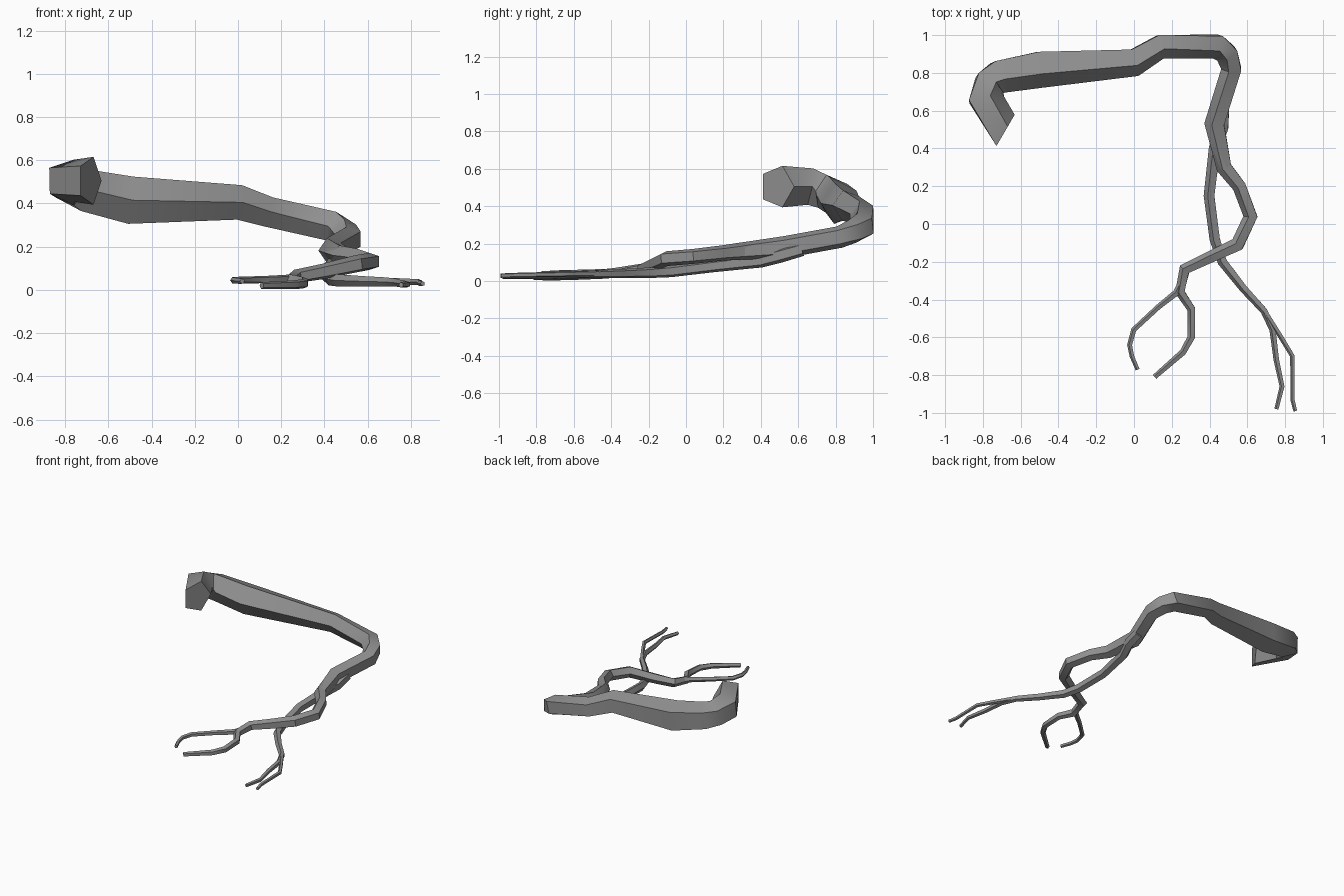
import bpy
import bmesh
import math
from mathutils import Vector

cube = bpy.data.objects.get("Cube")
if cube:
    bpy.data.objects.remove(cube, do_unlink=True)

# Single grey bark colour
bark = bpy.data.materials.new("grey_bark")
bark.use_nodes = True
bark_colour = (0.28, 0.28, 0.28, 1.0)
bark.diffuse_color = bark_colour
bark.node_tree.nodes["Principled BSDF"].inputs["Base Color"].default_value = bark_colour

SIDES = 5
UP = Vector((0, 0, 1))


def ring_frame(points, index, start_direction):
    """Return the side and upright axes of one ring, with the side axis mitred."""
    before = after = None
    if index > 0:
        before = (points[index] - points[index - 1]).normalized()
    if index < len(points) - 1:
        after = (points[index + 1] - points[index]).normalized()
    if before is None and start_direction is not None:
        tangent = Vector(start_direction).normalized()
    else:
        tangent = ((before or after) + (after or before)).normalized()
    side = tangent.cross(UP).normalized()
    upright = side.cross(tangent).normalized()
    stretch = 1.0
    if before and after:
        stretch = min(1.25, 1.0 / max(0.1, tangent.dot(after)))
    return side * stretch, upright


def make_limb(name, path, start_direction=None, height=1.1):
    """Sweep a five-sided section along a path of (x, y, z, radius)."""
    points = [Vector(p[:3]) for p in path]
    bm = bmesh.new()
    rings = []
    for index, (centre, station) in enumerate(zip(points, path)):
        side, upright = ring_frame(points, index, start_direction)
        radius = station[3]
        ring = []
        for corner in range(SIDES):
            angle = math.tau * corner / SIDES
            offset = side * math.cos(angle) + upright * math.sin(angle) * height
            ring.append(bm.verts.new(centre + offset * radius))
        rings.append(ring)
    for first, second in zip(rings, rings[1:]):
        for corner in range(SIDES):
            following = (corner + 1) % SIDES
            bm.faces.new((first[corner], first[following],
                          second[following], second[corner]))
    bm.faces.new(rings[0])
    bm.faces.new(rings[-1])
    bmesh.ops.recalc_face_normals(bm, faces=bm.faces)

    mesh = bpy.data.meshes.new(name)
    bm.to_mesh(mesh)
    bm.free()
    mesh.materials.append(bark)
    limb = bpy.data.objects.new(name, mesh)
    bpy.context.collection.objects.link(limb)
    bpy.ops.object.select_all(action="DESELECT")
    limb.select_set(True)
    bpy.context.view_layer.objects.active = limb
    bpy.ops.object.shade_smooth_by_angle(angle=math.radians(35))
    return limb


# Thick main limb, from the hooked cut end to the fork
make_limb("main_limb", [
    (-.685, .487, .505, .106),
    (-.79, .66, .505, .094),
    (-.768, .745, .48, .088),
    (-.715, .785, .46, .094),
    (-.5, .826, .415, .105),
    (0, .86, .405, .077),
    (.14, .944, .36, .067),
    (.44, .944, .295, .067),
    (.495, .9, .265, .062),
    (.52, .82, .235, .056),
    (.43, .53, .182, .056),
    (.48, .3, .16, .044),
], start_direction=(-.86, .5, 0))

# Upper branch, swinging out and back to the right
make_limb("upper_branch", [
    (.43, .53, .182, .054),
    (.48, .3, .16, .044),
    (.56, .2, .15, .039),
    (.62, .04, .132, .038),
    (.55, -.11, .12, .038),
    (.4, -.18, .086, .034),
    (.27, -.24, .062, .03),
    (.245, -.36, .046, .026),
    (.305, -.45, .036, .023),
    (.305, -.6, .028, .021),
    (.26, -.68, .024, .019),
    (.11, -.81, .02, .015),
])

# Thin twig splitting off the upper branch
make_limb("upper_twig", [
    (.26, -.3, .052, .022),
    (.225, -.365, .05, .019),
    (.13, -.44, .048, .016),
    (0, -.56, .045, .015),
    (-.022, -.64, .045, .014),
    (-.01, -.7, .043, .013),
    (.02, -.77, .04, .012),
])

# Lower branch, passing beneath the upper one
make_limb("lower_branch", [
    (.475, .62, .17, .035),
    (.47, .51, .138, .036),
    (.43, .4, .108, .034),
    (.4, .15, .08, .031),
    (.43, -.08, .052, .03),
    (.47, -.2, .044, .027),
    (.58, -.34, .04, .023),
    (.69, -.46, .037, .02),
    (.735, -.56, .034, .018),
    (.755, -.72, .03, .016),
    (.785, -.86, .026, .014),
    (.755, -.98, .023, .012),
])

# Thin twig splitting off the lower branch
make_limb("lower_twig", [
    (.69, -.46, .04, .016),
    (.78, -.6, .038, .014),
    (.84, -.7, .036, .013),
    (.84, -.93, .031, .012),
    (.855, -.99, .029, .011),
])
